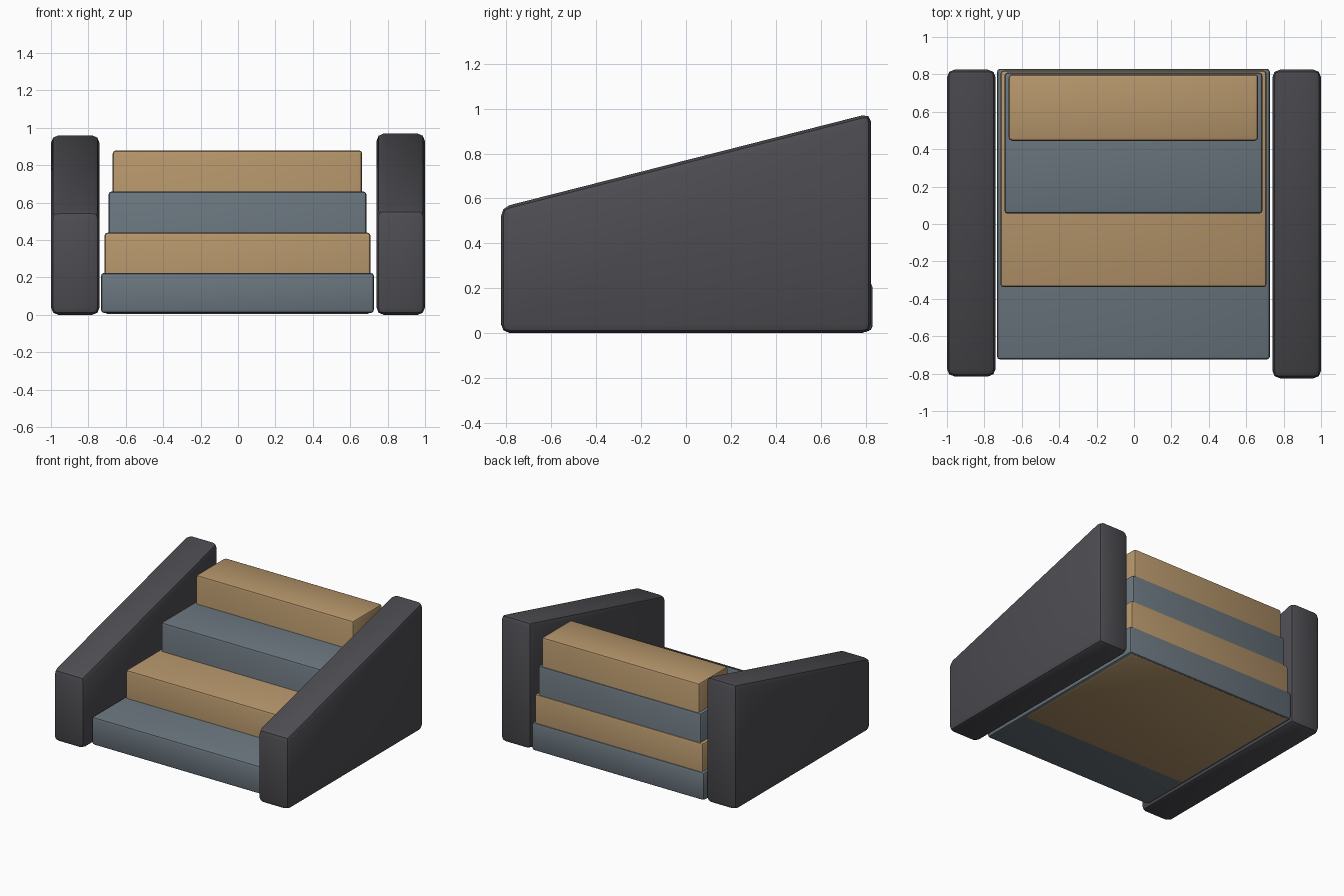
import bpy
import bmesh

cube = bpy.data.objects.get("Cube")
if cube:
    bpy.data.objects.remove(cube, do_unlink=True)


def material(name, rgb):
    m = bpy.data.materials.new(name)
    m.use_nodes = True
    m.diffuse_color = (*rgb, 1)
    m.node_tree.nodes["Principled BSDF"].inputs["Base Color"].default_value = (*rgb, 1)
    return m


charcoal = material("charcoal", (0.075, 0.073, 0.083))
tan = material("tan", (0.46, 0.30, 0.145))
slate = material("slate blue", (0.145, 0.18, 0.21))


def slab(name, profile, x0, x1, mat, bevel, segments):
    """Extrude a (y, z) side profile from x0 to x1 and soften its edges."""
    bm = bmesh.new()
    face = bm.faces.new([bm.verts.new((x0, y, z)) for y, z in profile])
    side = bmesh.ops.extrude_face_region(bm, geom=[face])
    verts = [v for v in side["geom"] if isinstance(v, bmesh.types.BMVert)]
    bmesh.ops.translate(bm, verts=verts, vec=(x1 - x0, 0, 0))
    bmesh.ops.recalc_face_normals(bm, faces=bm.faces)
    mesh = bpy.data.meshes.new(name)
    bm.to_mesh(mesh)
    bm.free()
    mesh.materials.append(mat)
    obj = bpy.data.objects.new(name, mesh)
    bpy.context.collection.objects.link(obj)
    mod = obj.modifiers.new("soft edges", "BEVEL")
    mod.width = bevel
    mod.segments = segments
    mod.limit_method = "NONE"
    bpy.ops.object.select_all(action="DESELECT")
    obj.select_set(True)
    bpy.context.view_layer.objects.active = obj
    bpy.ops.object.modifier_apply(modifier=mod.name)
    bpy.ops.object.shade_smooth_by_angle(angle=0.6)
    return obj


# Sloping side walls; the left one stands slightly taller
for name, x0, x1, front, top in (("right_wall", -1, -0.74, -0.815, 0.97),
                                 ("left_wall", 0.74, 1, -0.825, 0.98)):
    wall = [(front, 0), (0.825, 0), (0.825, top), (front, top - 0.42)]
    slab(name, wall, x0, x1, charcoal, 0.04, 2)

# Nested steps, each reaching down to the ground inside the one below
# (name, half width, front, back, bottom, top, colour)
steps = (
    ("first_step", 0.73, -0.725, 0.83, 0.01, 0.225, slate),
    ("second_step", 0.712, -0.338, 0.82, 0.005, 0.44, tan),
    ("third_step", 0.69, 0.055, 0.81, 0.02, 0.66, slate),
    ("fourth_step", 0.667, 0.445, 0.80, 0.03, 0.88, tan),
)
for name, half, front, back, low, high, mat in steps:
    box = [(front, low), (back, low), (back, high), (front, high)]
    slab(name, box, -half - 0.003, half - 0.003, mat, 0.018, 2)
